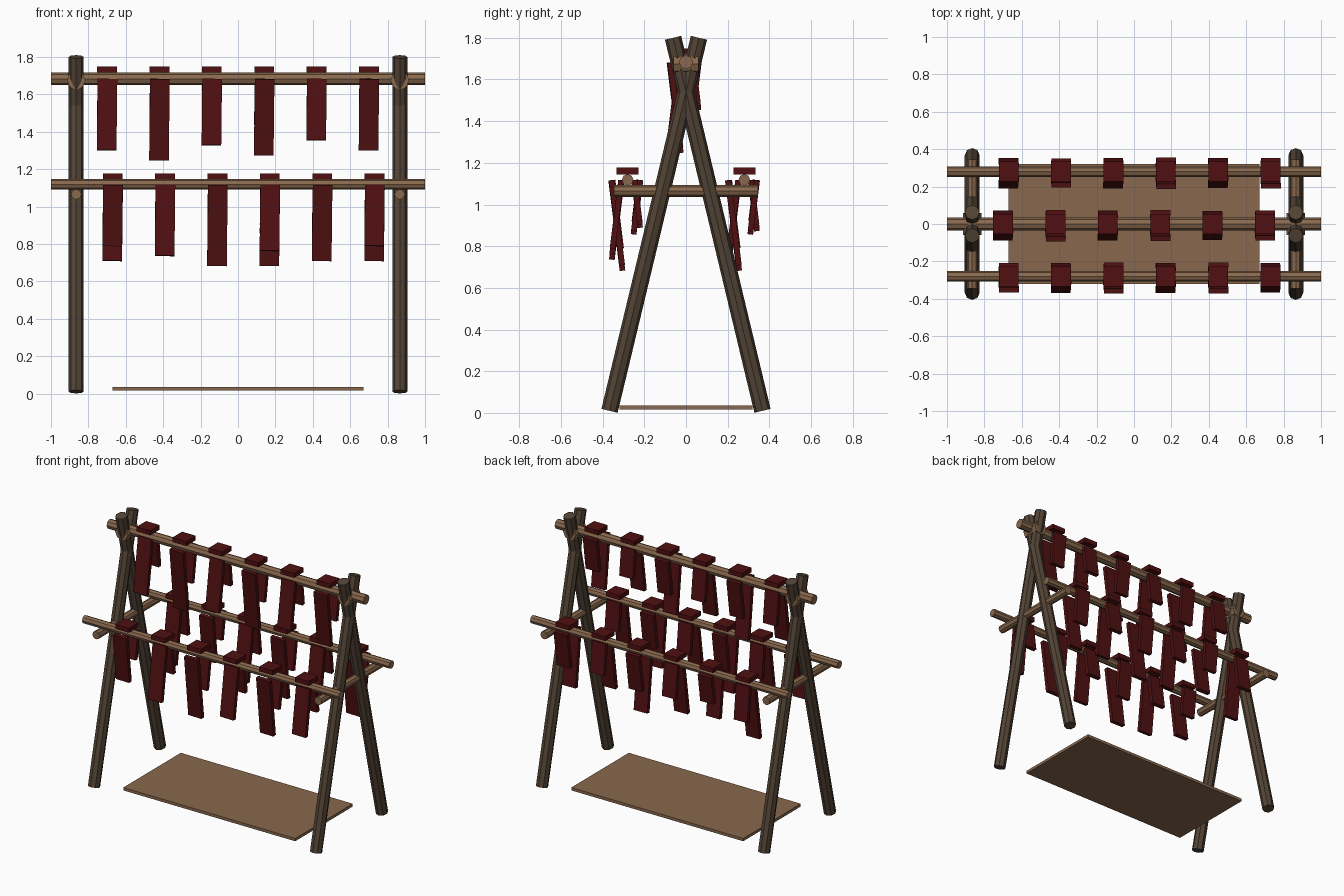
import bpy, math
from mathutils import Vector

if "Cube" in bpy.data.objects:
    bpy.data.objects.remove(bpy.data.objects["Cube"])


def material(name, rgb):
    m = bpy.data.materials.new(name)
    m.diffuse_color = (*rgb, 1)
    m.use_nodes = True
    m.node_tree.nodes["Principled BSDF"].inputs["Base Color"].default_value = m.diffuse_color
    return m


DARK = material("dark bark", (0.085, 0.057, 0.036))
WOOD = material("pale wood", (0.25, 0.14, 0.075))
RED = material("dark red", (0.08, 0.005, 0.006))


def finish(name, mat):
    ob = bpy.context.object
    ob.name = name
    ob.data.materials.append(mat)
    return ob


def pole(name, a, b, r, mat, sides=8):
    a, b = Vector(a), Vector(b)
    rot = (b - a).to_track_quat('Z', 'Y').to_euler()
    bpy.ops.mesh.primitive_cylinder_add(vertices=sides, radius=r, depth=(b - a).length,
                                        location=(a + b) / 2, rotation=rot)
    return finish(name, mat)


def box(name, loc, size, mat, rot=(0, 0, 0)):
    bpy.ops.mesh.primitive_cube_add(size=1, location=loc, rotation=rot)
    ob = finish(name, mat)
    ob.scale = size
    return ob


# Crossed legs, cross bars and top joints at each end
for side, x in (("left", -0.865), ("right", 0.865)):
    for face, s in (("front", -1), ("back", 1)):
        pole(f"{side}_{face}_leg", (x, s * 0.367, 0.01), (x, -s * 0.062, 1.8), 0.04, DARK)
    pole(f"{side}_cross_bar", (x, -0.345, 1.065), (x, 0.345, 1.065), 0.028, WOOD)
    pole(f"{side}_top_joint", (x, -0.06, 1.675), (x, 0.06, 1.675), 0.05, WOOD)

# Ground mat
box("ground_mat", (0, 0, 0.026), (1.34, 0.64, 0.02), WOOD)

# Rails with draped strips: name, y, z, radius, first strip x
rails = [("top", 0, 1.683, 0.034, -0.70),
         ("front", -0.28, 1.118, 0.028, -0.67),
         ("back", 0.28, 1.118, 0.028, -0.67)]
for row, (name, y, z, r, x0) in enumerate(rails):
    pole(f"{name}_rail", (-1, y, z), (1, y, z), r, WOOD)
    for i in range(6):
        x = x0 + 0.28 * i
        long_drop = 0.33 + 0.0267 * ((2 + 2 * i + 3 * row) % 5)
        splay = 0.125 if (i + row) % 2 == 0 else -0.125   # alternate outward and inward
        box(f"{name}_strip_fold_{i}", (x, y, z + r + 0.015), (0.106, 0.106, 0.032), RED)
        for part, s, drop, off in (("long", -1, long_drop, 0.052),
                                   ("short", 1, long_drop * 0.6, 0.045)):
            box(f"{name}_strip_{part}_{i}", (x, y + s * off, z - drop / 2),
                (0.105, 0.027, drop), RED, (s * splay, 0.012, 0))
